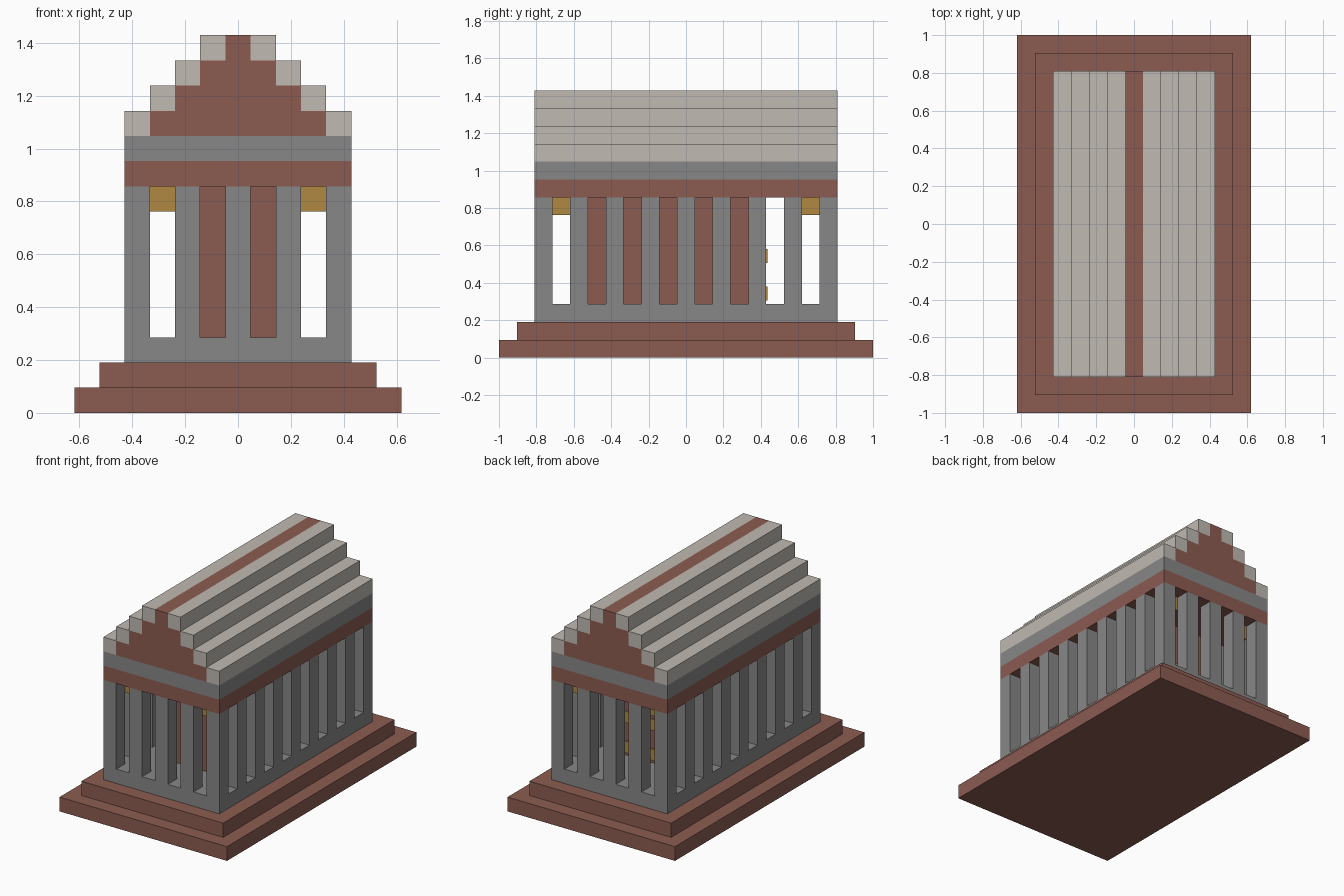
import bpy
import bmesh
from mathutils import Matrix, Vector

if "Cube" in bpy.data.objects:
    bpy.data.objects.remove(bpy.data.objects["Cube"], do_unlink=True)

U = 2 / 21  # one building block


def material(name, color):
    m = bpy.data.materials.new(name)
    m.use_nodes = True
    m.diffuse_color = (*color, 1)
    m.node_tree.nodes["Principled BSDF"].inputs["Base Color"].default_value = (*color, 1)
    return m


brown = material("red_brown", (0.26, 0.107, 0.083))
grey = material("stone_grey", (0.25, 0.242, 0.242))
pale = material("pale_stone", (0.525, 0.49, 0.445))
gold = material("gold", (0.44, 0.25, 0.057))


def blocks(name, mat, boxes):
    """Join boxes given as (x, y, bottom, width, depth, height) in blocks."""
    bm = bmesh.new()
    for x, y, z, w, d, h in boxes:
        place = Matrix.Translation(Vector((x, y, z + h / 2)) * U)
        size = Matrix.Diagonal((w * U, d * U, h * U, 1))
        bmesh.ops.create_cube(bm, size=1, matrix=place @ size)
    mesh = bpy.data.meshes.new(name)
    bm.to_mesh(mesh)
    bm.free()
    mesh.materials.append(mat)
    ob = bpy.data.objects.new(name, mesh)
    bpy.context.collection.objects.link(ob)
    return ob


# Stepped base and floor
blocks("lower_step", brown, [(0, 0, 0, 13, 21, 1)])
blocks("upper_step", brown, [(0, 0, 1, 11, 19, 1)])
blocks("floor", grey, [(0, 0, 2, 9, 17, 1)])

# Ring of columns around the edge
ring = [(x, y) for x in range(-4, 5, 2) for y in range(-8, 9, 2)
        if abs(x) == 4 or abs(y) == 8]
blocks("columns", grey, [(x, y, 3, 1, 1, 6) for x, y in ring])

# Inner chamber with gold bands on its rear wall
blocks("inner_chamber", brown, [(0, -0.5, 3, 5, 10, 6)])
blocks("rear_wall_bands", gold, [(0, 4.54, z, 3.4, 0.08, 0.8) for z in (3.2, 5.3)])

# Hanging lamps in the corners of the walkway
blocks("corner_lamps", gold, [(x, y, 8, 1, 1, 1) for x in (-3, 3) for y in (-7, 7)])

# Beams over the columns
blocks("lower_beam", brown, [(0, 0, 9, 9, 17, 1)])
blocks("upper_beam", grey, [(0, 0, 10, 9, 17, 1)])

# Stepped gable core with pale roof courses on both sides
blocks("gable_core", brown, [(0, 0, 11 + i, 7 - 2 * i, 17, 1) for i in range(4)])
blocks("roof_courses", pale, [(s * (4 - i), 0, 11 + i, 1, 17, 1)
                              for i in range(4) for s in (-1, 1)])
